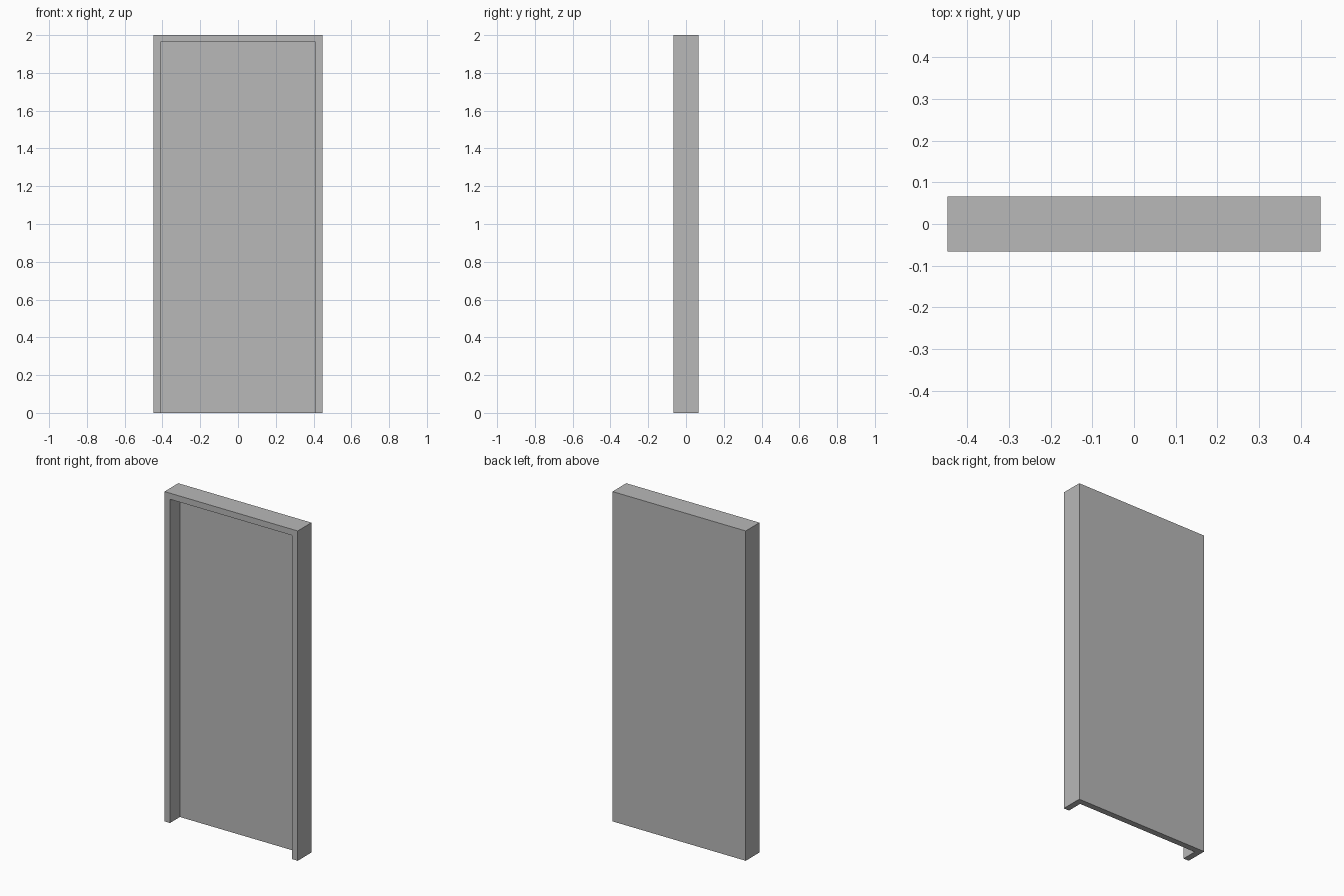
import bpy
import bmesh

if "Cube" in bpy.data.objects:
    bpy.data.objects.remove(bpy.data.objects["Cube"])

W, D, H, T = 0.447, 0.066, 2.0, 0.037   # half width, half depth, height, wall thickness

grey = bpy.data.materials.new("plain grey")
grey.diffuse_color = (0.48, 0.48, 0.48, 1.0)
grey.use_nodes = True
grey.node_tree.nodes["Principled BSDF"].inputs["Base Color"].default_value = grey.diffuse_color

# Back panel with side walls: a U-shaped plan, open to the front
plan = [(-W, -D), (-W + T, -D), (-W + T, D - T), (W - T, D - T),
        (W - T, -D), (W, -D), (W, D), (-W, D)]
bm = bmesh.new()
base = bm.faces.new([bm.verts.new((x, y, 0)) for x, y in plan])
bm.faces.ensure_lookup_table()
ext = bmesh.ops.extrude_face_region(bm, geom=[base])
top_verts = [g for g in ext["geom"] if isinstance(g, bmesh.types.BMVert)]
bmesh.ops.translate(bm, verts=top_verts, vec=(0, 0, H - T))

# Top wall: close the tray with a full-depth cap on the same outline
top_face = next(f for f in bm.faces if all(v in top_verts for v in f.verts))
bmesh.ops.delete(bm, geom=[top_face], context="FACES_ONLY")
upper = {}
for v in top_verts:
    key = (round(v.co.x, 3), round(v.co.y, 3))
    upper[key] = v
ring = [upper[(round(x, 3), round(y, 3))] for x, y in plan]
corners = [ring[0], ring[5], ring[6], ring[7]]
lids = [bm.verts.new((v.co.x, v.co.y, H)) for v in corners]
bm.faces.new(lids)                                        # top
bm.faces.new([ring[1], ring[2], ring[3], ring[4]])        # underside of the top wall
bm.faces.new([ring[0], ring[1], ring[4], ring[5], lids[1], lids[0]])  # front lip
for i in (1, 2, 3):                                       # right, back, left
    j = (i + 1) % 4
    bm.faces.new([corners[i], corners[j], lids[j], lids[i]])

# Merge coplanar wall strips into single flat faces
bmesh.ops.recalc_face_normals(bm, faces=bm.faces)
bmesh.ops.dissolve_limit(bm, angle_limit=0.01, verts=bm.verts, edges=bm.edges)
bmesh.ops.recalc_face_normals(bm, faces=bm.faces)

mesh = bpy.data.meshes.new("recessed_panel")
bm.to_mesh(mesh)
bm.free()
mesh.materials.append(grey)
panel = bpy.data.objects.new("recessed_panel", mesh)
bpy.context.collection.objects.link(panel)
